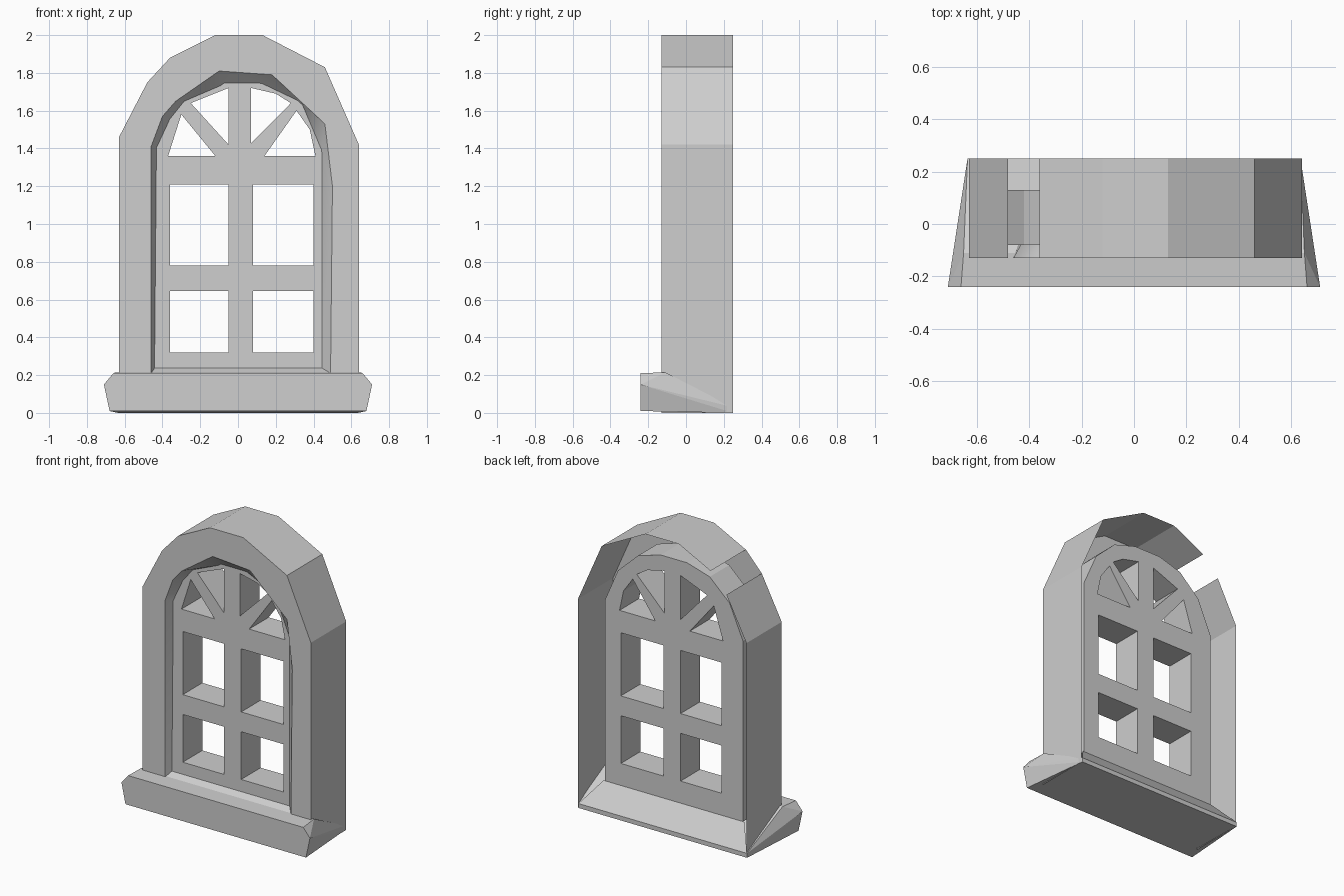
import bpy, bmesh, math

if "Cube" in bpy.data.objects:
    bpy.data.objects.remove(bpy.data.objects["Cube"])

stone = bpy.data.materials.new("pale_grey_stone")
stone.diffuse_color = (0.62, 0.62, 0.62, 1)
stone.use_nodes = True
stone.node_tree.nodes["Principled BSDF"].inputs["Base Color"].default_value = stone.diffuse_color


def add_object(name, mesh):
    ob = bpy.data.objects.new(name, mesh)
    bpy.context.collection.objects.link(ob)
    mesh.materials.clear()
    mesh.materials.append(stone)
    return ob


def mesh_from(name, bm):
    bmesh.ops.recalc_face_normals(bm, faces=bm.faces)
    me = bpy.data.meshes.new(name)
    bm.to_mesh(me)
    bm.free()
    return add_object(name, me)


# Arched surround: hollow sheet swept through outer wall, front ring and reveal
outer = [(-.63, 0), (-.63, 1.46), (-.48, 1.75), (-.36, 1.88), (-.12, 2),
         (.13, 2), (.46, 1.83), (.64, 1.42), (.64, 0)]
inner = [(-.46, .21), (-.46, 1.41), (-.40, 1.57), (-.33, 1.65), (-.10, 1.81),
         (.18, 1.79), (.46, 1.53), (.50, 1.2), (.49, .21)]
reveal = [(-.44, .24), (-.43, 1.40), (-.36, 1.55), (-.28, 1.65), (-.07, 1.74),
          (.12, 1.74), (.33, 1.64), (.44, 1.38), (.44, .24)]
bm = bmesh.new()
loops = [[bm.verts.new((x, y, z)) for x, z in pts]
         for pts, y in ((outer, .25), (outer, -.13), (inner, -.13), (reveal, -.075))]
for k in range(3):
    a, b = loops[k], loops[k + 1]
    for i in range(8):
        if k == 0 and i == 2:      # open gap in the top of the outer wall
            continue
        f = bm.faces.new((a[i], a[i + 1], b[i + 1], b[i]))
        f.smooth = (k == 2)
# sloping ledge under the lattice
bm.faces.new((loops[2][0], loops[2][8], loops[3][8], loops[3][0]))
mesh_from("arched_surround", bm)

# Window lattice: arched plate with panes and fanlight cut out
half = [(.52, .17), (.52, 1.40), (.42, 1.63), (.27, 1.77), (.10, 1.82)]
plate = half + [(-x, z) for x, z in reversed(half)]
holes = [[(x0, z0), (x1, z0), (x1, z1), (x0, z1)]
         for x0, x1 in ((-.36, -.05), (.08, .40))
         for z0, z1 in ((.32, .645), (.78, 1.21))]
holes += [
    [(-.37, 1.36), (-.12, 1.36), (-.30, 1.58)],
    [(-.05, 1.42), (-.05, 1.72), (-.25, 1.64)],
    [(.07, 1.43), (.28, 1.64), (.20, 1.69), (.07, 1.72)],
    [(.14, 1.36), (.41, 1.36), (.38, 1.50), (.31, 1.60)],
]
cu = bpy.data.curves.new("lattice_outline", 'CURVE')
cu.dimensions = '2D'
cu.fill_mode = 'BOTH'
cu.extrude = .105
for pts in [plate] + holes:
    sp = cu.splines.new('POLY')
    sp.points.add(len(pts) - 1)
    for p, (x, z) in zip(sp.points, pts):
        p.co = (x, z, 0, 1)
    sp.use_cyclic_u = True
    sp.use_smooth = False
tmp = bpy.data.objects.new("lattice_outline", cu)
bpy.context.collection.objects.link(tmp)
dg = bpy.context.evaluated_depsgraph_get()
me = bpy.data.meshes.new_from_object(tmp.evaluated_get(dg))
bpy.data.objects.remove(tmp)
lattice = add_object("window_lattice", me)
lattice.rotation_euler = (math.pi / 2, 0, 0)
lattice.location = (0, .025, 0)

# Sill: chamfered front block tapering back to a thin rear edge
bm = bmesh.new()
for s in (-1, 1):
    for x, y, z in ((.68, -.24, .01), (.66, -.24, .21), (.71, -.24, .15),
                    (.65, -.11, .215), (.67, -.11, .12),
                    (.635, .25, 0), (.635, .25, .03)):
        bm.verts.new((s * x, y, z))
bmesh.ops.convex_hull(bm, input=bm.verts)
mesh_from("sill", bm)

# Sloping floor behind the lattice
bm = bmesh.new()
bm.faces.new([bm.verts.new(c) for c in ((-.53, .13, .17), (.53, .13, .17),
                                        (.635, .25, .03), (-.635, .25, .03))])
mesh_from("back_floor", bm)
